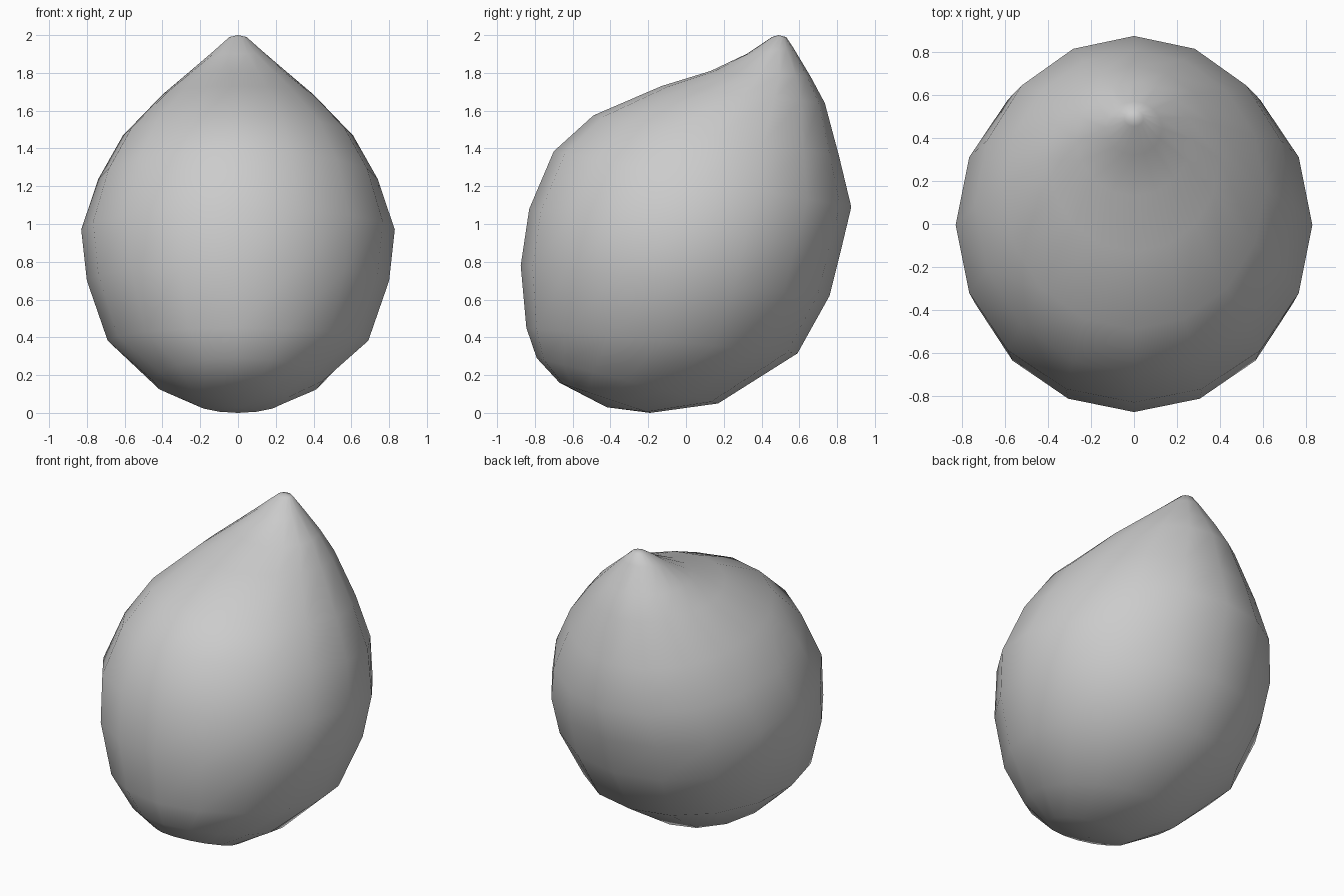
import bpy, bmesh, math

if "Cube" in bpy.data.objects:
    bpy.data.objects.remove(bpy.data.objects["Cube"])

SEGMENTS = 16
# Tilted rings, bottom to tip: front (y, z), back (y, z), half width in x
RINGS = [
    ((-0.67, 0.16), (-0.19, 0.00), 0.26),
    ((-0.79, 0.29), (0.17, 0.05), 0.45),
    ((-0.845, 0.45), (0.59, 0.315), 0.69),
    ((-0.875, 0.78), (0.76, 0.62), 0.80),
    ((-0.83, 1.08), (0.82, 0.86), 0.83),
    ((-0.70, 1.385), (0.875, 1.09), 0.74),
    ((-0.49, 1.575), (0.81, 1.36), 0.61),
    ((-0.13, 1.73), (0.735, 1.64), 0.40),
    ((0.13, 1.81), (0.66, 1.78), 0.27),
    ((0.32, 1.90), (0.57, 1.93), 0.13),
    ((0.455, 1.99), (0.53, 1.99), 0.045),
]

bm = bmesh.new()


def ring(front, back, half_width):
    """Elliptical loop spanning from the front point to the back point."""
    verts = []
    for i in range(SEGMENTS):
        a = 2 * math.pi * i / SEGMENTS
        t = (1 - math.cos(a)) / 2
        verts.append(bm.verts.new((half_width * math.sin(a),
                                   front[0] + (back[0] - front[0]) * t,
                                   front[1] + (back[1] - front[1]) * t)))
    return verts


# Leaning drop body
loops = [ring(*r) for r in RINGS]
for low, high in zip(loops, loops[1:]):
    for i in range(SEGMENTS):
        j = (i + 1) % SEGMENTS
        bm.faces.new((low[i], low[j], high[j], high[i]))

# Closed bottom and tip
for loop, pole in ((loops[0], (0, -0.42, 0.03)), (loops[-1], (0, 0.49, 2.0))):
    centre = bm.verts.new(pole)
    for i in range(SEGMENTS):
        bm.faces.new((loop[i], loop[(i + 1) % SEGMENTS], centre))

bmesh.ops.recalc_face_normals(bm, faces=bm.faces)
for face in bm.faces:
    face.smooth = True

mesh = bpy.data.meshes.new("drop_body")
bm.to_mesh(mesh)
bm.free()
bpy.context.collection.objects.link(bpy.data.objects.new("drop_body", mesh))
